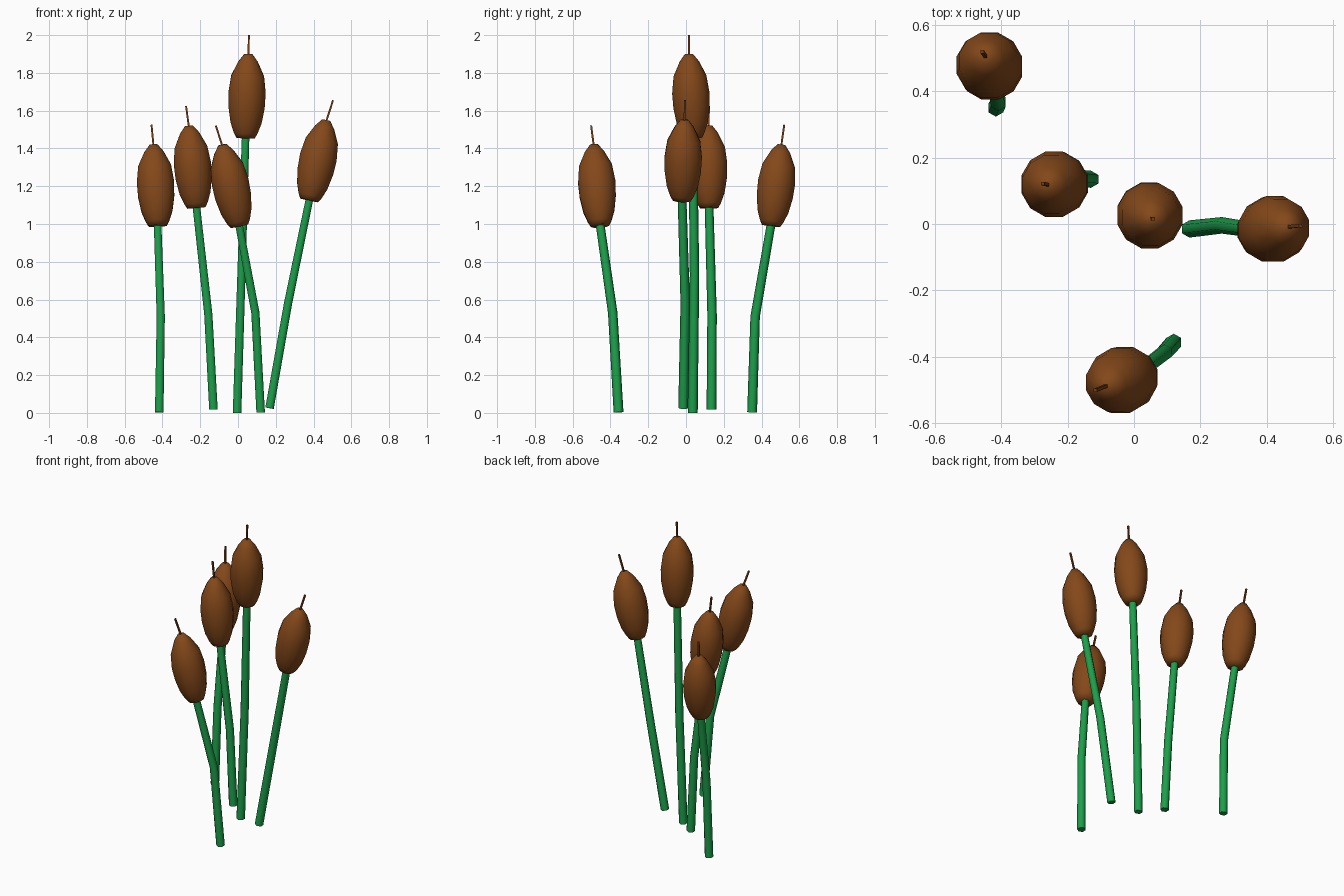
import bpy, bmesh, math
from mathutils import Vector

if "Cube" in bpy.data.objects:
    bpy.data.objects.remove(bpy.data.objects["Cube"])


def material(name, rgb):
    m = bpy.data.materials.new(name)
    m.diffuse_color = (*rgb, 1)
    m.use_nodes = True
    m.node_tree.nodes["Principled BSDF"].inputs["Base Color"].default_value = m.diffuse_color
    return m


GREEN = material("stem_green", (0.012, 0.35, 0.07))
BROWN = material("head_brown", (0.23, 0.065, 0.01))
DARK = material("tip_brown", (0.18, 0.05, 0.01))


def tube(name, path, radii, sides, mat):
    """Loft a capped round tube along a path, with one radius per point."""
    pts = [Vector(p) for p in path]
    bm = bmesh.new()
    rings = []
    for i, (p, r) in enumerate(zip(pts, radii)):
        d = (pts[min(i + 1, len(pts) - 1)] - pts[max(i - 1, 0)]).normalized()
        u = Vector((0, 1, 0)).cross(d).normalized()
        v = d.cross(u)
        angles = [2 * math.pi * (k + 0.5) / sides for k in range(sides)]
        rings.append([bm.verts.new(p + r * (u * math.cos(a) + v * math.sin(a)))
                      for a in angles])
    for a, b in zip(rings, rings[1:]):
        for k in range(sides):
            n = (k + 1) % sides
            bm.faces.new((a[k], a[n], b[n], b[k]))
    bm.faces.new(rings[0][::-1])
    bm.faces.new(rings[-1])
    me = bpy.data.meshes.new(name)
    bm.to_mesh(me)
    bm.free()
    me.materials.append(mat)
    ob = bpy.data.objects.new(name, me)
    bpy.context.collection.objects.link(ob)
    bpy.ops.object.select_all(action='DESELECT')
    bpy.context.view_layer.objects.active = ob
    ob.select_set(True)
    bpy.ops.object.shade_smooth_by_angle(angle=math.radians(62))


# Seed head profile: fraction along the axis, radius
HEAD = [(0, 0.05), (0.06, 0.065), (0.18, 0.085), (0.36, 0.099), (0.54, 0.102),
        (0.74, 0.09), (0.91, 0.053), (1, 0.022)]

# Each reed: base, stem bend, head bottom, head top, tip
REEDS = {
    "centre": [(-0.005, 0.036, 0), (0.018, 0.045, 0.73), (0.04, 0.037, 1.455),
               (0.055, 0.015, 1.9), (0.058, 0.015, 2.0)],
    "right": [(0.167, -0.015, 0.025), (0.265, -0.004, 0.58), (0.377, -0.022, 1.125),
              (0.467, -0.008, 1.55), (0.503, -0.005, 1.655)],
    "front": [(0.12, -0.357, 0.003), (0.092, -0.388, 0.53), (0.007, -0.455, 0.99),
              (-0.083, -0.488, 1.42), (-0.117, -0.502, 1.52)],
    "back": [(-0.417, 0.35, 0.003), (-0.409, 0.366, 0.51), (-0.425, 0.45, 0.99),
             (-0.447, 0.505, 1.42), (-0.458, 0.52, 1.525)],
    "left": [(-0.13, 0.135, 0.018), (-0.157, 0.138, 0.52), (-0.22, 0.122, 1.085),
             (-0.26, 0.118, 1.52), (-0.275, 0.122, 1.625)],
}

for name, (base, bend, low, top, tip) in REEDS.items():
    a, b = Vector(low), Vector(top)
    # Stem runs slightly up into the head
    tube(name + "_stem", [base, bend, a.lerp(b, 0.05)], [0.026, 0.025, 0.023], 6, GREEN)
    tube(name + "_head", [a.lerp(b, t) for t, _ in HEAD], [r for _, r in HEAD], 12, BROWN)
    # Thin spike on top of the head
    tube(name + "_tip", [a.lerp(b, 0.95), tip], [0.007, 0.007], 4, DARK)
